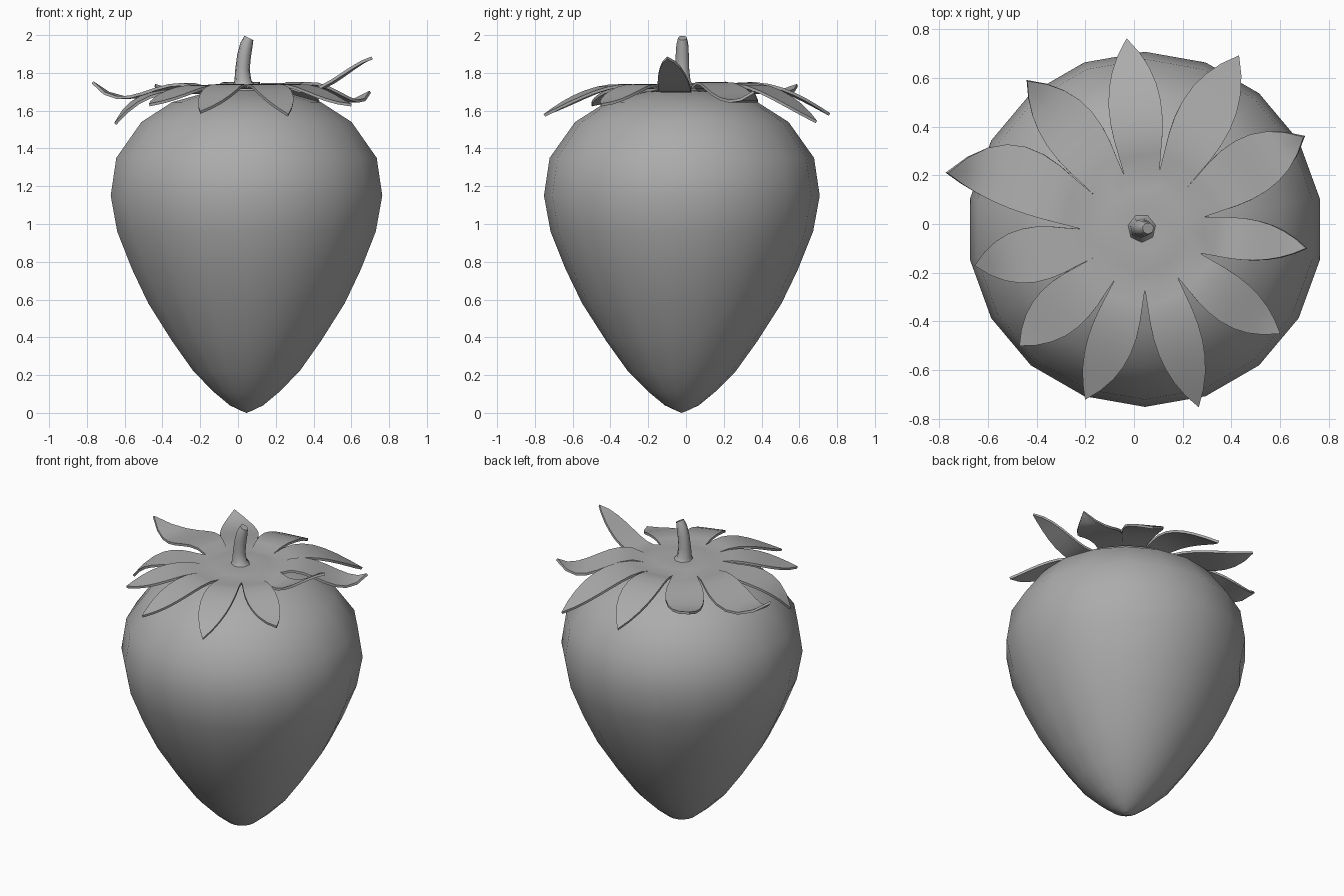
import bpy, bmesh, math
from mathutils import Vector

if "Cube" in bpy.data.objects:
    bpy.data.objects.remove(bpy.data.objects["Cube"])

CX, CY = 0.045, -0.022
grey = bpy.data.materials.new("dark_grey")
grey.diffuse_color = (0.41, 0.41, 0.41, 1)
grey.use_nodes = True
grey.node_tree.nodes["Principled BSDF"].inputs["Base Color"].default_value = grey.diffuse_color


def finish(name, bm, angle=40, thickness=0):
    bmesh.ops.remove_doubles(bm, verts=bm.verts, dist=0.0005)
    bmesh.ops.recalc_face_normals(bm, faces=bm.faces)
    mesh = bpy.data.meshes.new(name)
    bm.to_mesh(mesh)
    bm.free()
    mesh.materials.append(grey)
    ob = bpy.data.objects.new(name, mesh)
    bpy.context.collection.objects.link(ob)
    bpy.ops.object.select_all(action='DESELECT')
    ob.select_set(True)
    bpy.context.view_layer.objects.active = ob
    if thickness:
        mod = ob.modifiers.new("thickness", 'SOLIDIFY')
        mod.thickness = thickness
        mod.offset = 0
        bpy.ops.object.modifier_apply(modifier=mod.name)
    bpy.ops.object.shade_smooth_by_angle(angle=math.radians(angle))
    return ob


def skin(bm, rings):
    """Bridge closed rings of equal length."""
    rows = [[bm.verts.new(p) for p in ring] for ring in rings]
    n = len(rows[0])
    for a, b in zip(rows, rows[1:]):
        for i in range(n):
            j = (i + 1) % n
            bm.faces.new((a[i], a[j], b[j], b[i]))
    return rows


def circle(cx, cy, z, r, n, tilt=0.0):
    out = []
    for i in range(n):
        a = -math.pi / 2 + 2 * math.pi * i / n
        x = r * math.cos(a)
        out.append((cx + x, cy + r * math.sin(a), z - tilt * x))
    return out


# Fruit body: 18-sided turned profile (radius, height)
profile = [(0, 0.0), (0.03, 0.012), (0.09, 0.04), (0.175, 0.11), (0.285, 0.22),
           (0.40, 0.38), (0.528, 0.58), (0.615, 0.76), (0.695, 0.96), (0.73, 1.15),
           (0.70, 1.35), (0.565, 1.54), (0.40, 1.645), (0.2, 1.70), (0, 1.71)]
bm = bmesh.new()
skin(bm, [circle(CX, CY, z, r, 18) for r, z in profile])
finish("fruit_body", bm, 60)

# Stem: bent, flared tube
bm = bmesh.new()
stem = [(0.04, 1.70, 0.09, 0), (0.033, 1.735, 0.06, 0), (0.026, 1.76, 0.046, 0),
        (0.024, 1.82, 0.039, 0.1), (0.032, 1.89, 0.037, 0.2), (0.045, 1.95, 0.033, 0.3),
        (0.058, 1.985, 0.024, 0.5)]
rows = skin(bm, [circle(x, -0.018, z, r, 7, t) for x, z, r, t in stem])
bm.faces.new(rows[0])
bm.faces.new(rows[-1])
finish("stem", bm, 60)

# Leaf crown: eleven leaves, clockwise from the back.
# notch before each leaf (x, y)
notches = [(-0.04, 0.20), (0.105, 0.22), (0.21, 0.14), (0.29, 0.03), (0.27, -0.12),
           (0.18, -0.22), (0.045, -0.27), (-0.08, -0.23), (-0.17, -0.14),
           (-0.22, -0.02), (-0.165, 0.12)]
# tip x, y, side bulges, heights at half, four fifths and tip
leaves = [(-0.03, 0.76, .07, .075, 1.715, 1.64, 1.58),
          (0.43, 0.69, .085, .08, 1.70, 1.61, 1.54),
          (0.70, 0.36, .10, .078, 1.69, 1.65, 1.70),
          (0.71, -0.10, .05, .04, 1.755, 1.84, 1.88),
          (0.60, -0.45, .05, .075, 1.70, 1.65, 1.63),
          (0.265, -0.75, .06, .06, 1.70, 1.63, 1.575),
          (-0.20, -0.72, .075, .05, 1.70, 1.635, 1.59),
          (-0.47, -0.50, .075, .075, 1.70, 1.655, 1.63),
          (-0.65, -0.17, .085, .08, 1.69, 1.625, 1.53),
          (-0.77, 0.21, .035, .155, 1.69, 1.675, 1.75),
          (-0.44, 0.59, .065, .095, 1.70, 1.70, 1.735)]
Z_NOTCH = 1.722


def height(t, zs):
    """Cubic through the heights at t = 0, .5, .8, 1."""
    ts, total = (0, 0.5, 0.8, 1), 0
    for i, z in enumerate(zs):
        w = z
        for j in range(4):
            if j != i:
                w *= (t - ts[j]) / (ts[i] - ts[j])
        total += w
    return total


def edge(notch, tip, bulge, side, t):
    d = (tip - notch).normalized()
    normal = Vector((-d.y, d.x)) * side
    # narrow at the notch, fullest past the middle
    return notch.lerp(tip, t) + normal * bulge * 4 * t ** 1.25 * (1 - t) * 1.18


bm = bmesh.new()
centre = Vector((CX, CY))
steps = [i / 8 for i in range(9)]
for k, (tx, ty, bl, br, zm, zq, zt) in enumerate(leaves):
    left, right = Vector(notches[k]), Vector(notches[(k + 1) % 11])
    tip = Vector((tx, ty))
    rows = []
    for f, z in ((0, 1.73), (0.35, 1.732), (0.7, 1.732)):
        a, b = centre.lerp(left, f), centre.lerp(right, f)
        rows.append((a, b, z))
    for t in steps:
        rows.append((edge(left, tip, bl, 1, t), edge(right, tip, br, -1, t),
                     height(t, (Z_NOTCH, zm, zq, zt))))
    grid = [[bm.verts.new((*a.lerp(b, u), z)) for u in (0, 0.5, 1)] for a, b, z in rows]
    for p, q in zip(grid, grid[1:]):
        for i in range(2):
            bm.faces.new((p[i], q[i], q[i + 1], p[i + 1]))
finish("leaf_crown", bm, 40, 0.015)
